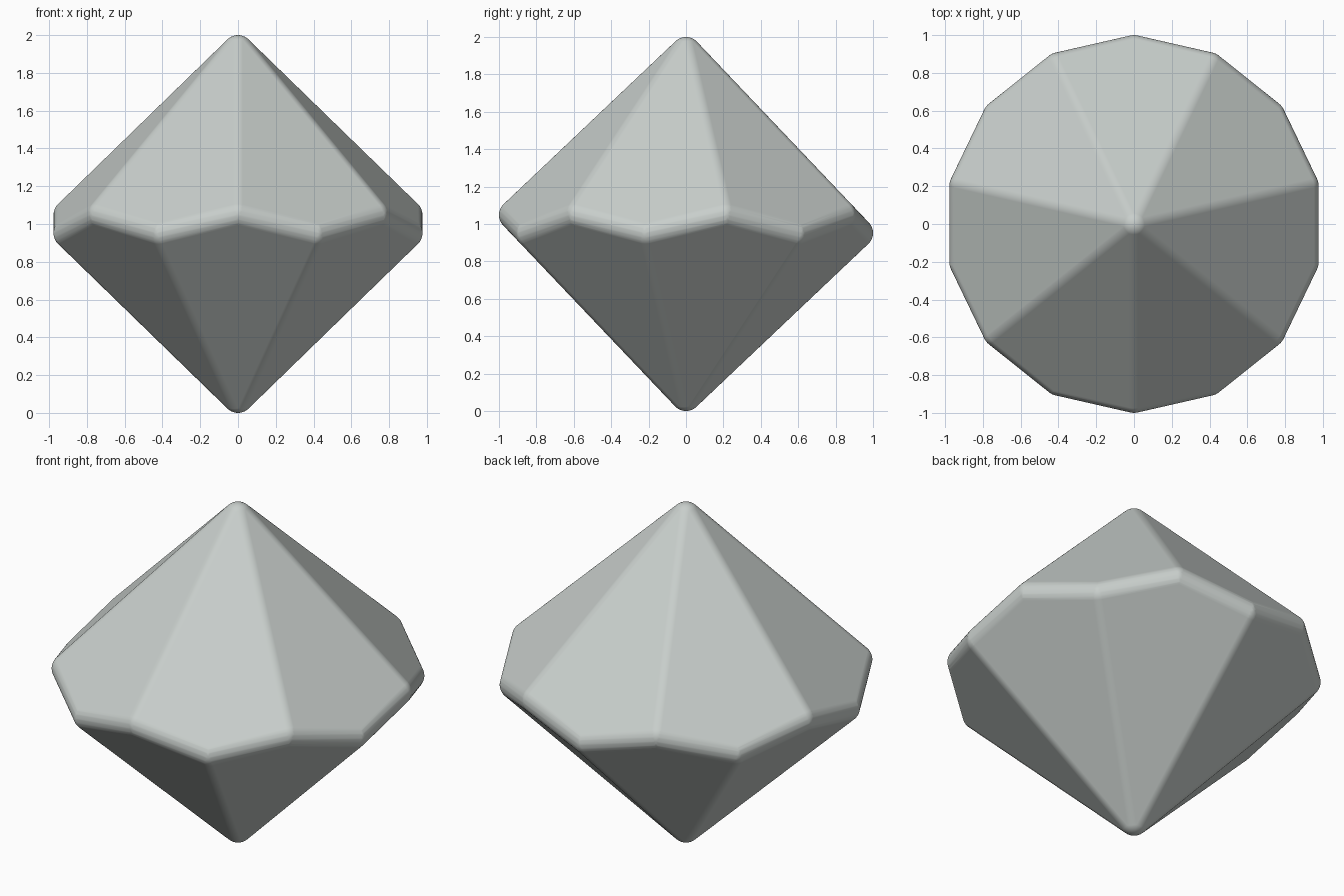
import bpy, bmesh, math
from mathutils import Vector

cube = bpy.data.objects.get("Cube")
if cube:
    bpy.data.objects.remove(cube, do_unlink=True)

SIDES = 7        # kite faces per half
ROUND = 0.08     # edge rounding radius
CORE = 1 - ROUND  # tip height and girdle radius before rounding
STEPS = 6        # subdivisions of the rounding


def sharp_gem():
    """Seven-sided trapezohedron, centred on the origin, with flat kite faces."""
    bm = bmesh.new()
    c = math.cos(math.pi / SIDES)
    zig = CORE * (1 - c) / (1 + c)
    top = bm.verts.new((0, 0, CORE))
    bottom = bm.verts.new((0, 0, -CORE))
    ring = []
    for i in range(2 * SIDES):
        a = -math.pi / 2 + i * math.pi / SIDES
        z = zig if i % 2 == 0 else -zig
        ring.append(bm.verts.new((CORE * math.cos(a), CORE * math.sin(a), z)))
    for i in range(2 * SIDES):
        tip = bottom if i % 2 == 0 else top
        bm.faces.new((tip, ring[i - 1], ring[i], ring[(i + 1) % len(ring)]))
    bmesh.ops.recalc_face_normals(bm, faces=bm.faces)
    bm.normal_update()
    return bm


def rounded_points(core):
    """Points on the ball patch around each corner of the sharp gem."""
    points = []
    for v in core.verts:
        mid = sum((f.normal for f in v.link_faces), Vector()).normalized()
        for e in v.link_edges:
            n1, n2 = (f.normal for f in e.link_faces)
            for i in range(STEPS + 1):
                for j in range(STEPS + 1 - i):
                    k = STEPS - i - j
                    d = (mid * i + n1 * j + n2 * k).normalized()
                    points.append(v.co + d * ROUND)
    return points


# Rounded gem: hull around the corner patches
core = sharp_gem()
bm = bmesh.new()
for p in rounded_points(core):
    bm.verts.new(p + Vector((0, 0, 1)))
core.free()
bmesh.ops.remove_doubles(bm, verts=bm.verts, dist=0.0005)
hull = bmesh.ops.convex_hull(bm, input=bm.verts)
loose = [v for v in bm.verts if not v.link_faces]
bmesh.ops.delete(bm, geom=loose, context='VERTS')
bmesh.ops.dissolve_limit(bm, angle_limit=0.003, verts=bm.verts, edges=bm.edges)
bmesh.ops.recalc_face_normals(bm, faces=bm.faces)
for f in bm.faces:
    f.smooth = True

mesh = bpy.data.meshes.new("rounded_gem")
bm.to_mesh(mesh)
bm.free()
gem = bpy.data.objects.new("rounded_gem", mesh)
bpy.context.collection.objects.link(gem)

# Keep the large kites flat while the rounded edges stay soft
weighted = gem.modifiers.new("flat_facets", 'WEIGHTED_NORMAL')
weighted.mode = 'FACE_AREA'
weighted.weight = 100

# Pale grey stone
color = (0.58, 0.62, 0.60, 1)
mat = bpy.data.materials.new("pale_grey")
mat.use_nodes = True
mat.diffuse_color = color
mat.node_tree.nodes["Principled BSDF"].inputs["Base Color"].default_value = color
mesh.materials.append(mat)
